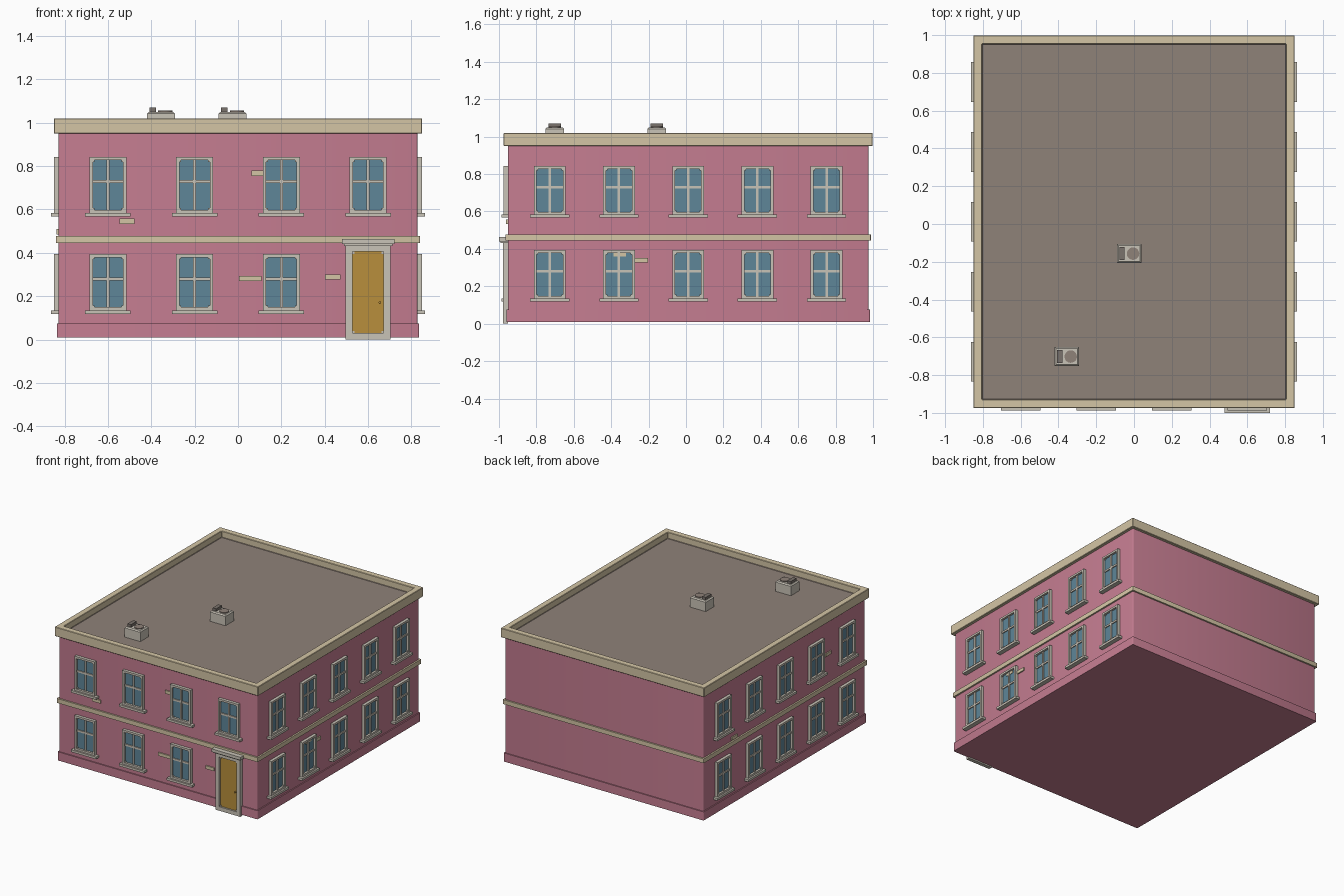
import bpy, bmesh, math
from mathutils import Matrix, Vector

if "Cube" in bpy.data.objects:
    bpy.data.objects.remove(bpy.data.objects["Cube"])


def material(name, r, g, b):
    lin = [(c / 255 / 12.92) if c < 11 else ((c / 255 + 0.055) / 1.055) ** 2.4 for c in (r, g, b)]
    m = bpy.data.materials.new(name)
    m.use_nodes = True
    m.diffuse_color = (*lin, 1)
    m.node_tree.nodes["Principled BSDF"].inputs["Base Color"].default_value = (*lin, 1)
    return m


PINK = material("pink wall", 197, 125, 145)
TAN = material("tan trim", 212, 197, 165)
STONE = material("pale stone", 201, 195, 183)
GLASS = material("blue glass", 94, 134, 153)
ROOF = material("brown roof", 143, 130, 121)
GOLD = material("gold door", 184, 143, 60)
GREY = material("dark grey metal", 122, 114, 108)

CY = 0.0115                # centre of the block in y
WX, WY = 0.828, 0.9645     # half sizes of the walls


def add_box(bm, x, y, z, mat=0):
    """Box between three (low, high) ranges."""
    size = [hi - lo for lo, hi in (x, y, z)]
    mid = Vector([(lo + hi) / 2 for lo, hi in (x, y, z)])
    geo = bmesh.ops.create_cube(bm, size=1, matrix=Matrix.Translation(mid) @ Matrix.Diagonal((*size, 1)))
    faces = {f for v in geo["verts"] for f in v.link_faces}
    for f in faces:
        f.material_index = mat
    return faces


def add_disc(bm, centre, radius, height, mat=0, rot=Matrix()):
    geo = bmesh.ops.create_cone(bm, cap_ends=True, segments=20, radius1=radius, radius2=radius,
                                depth=height, matrix=Matrix.Translation(centre) @ rot)
    for f in {f for v in geo["verts"] for f in v.link_faces}:
        f.material_index = mat


def to_mesh(bm, name, mats):
    me = bpy.data.meshes.new(name)
    bm.to_mesh(me)
    bm.free()
    for m in mats:
        me.materials.append(m)
    return me


def place(name, me, matrix=Matrix()):
    ob = bpy.data.objects.new(name, me)
    ob.matrix_world = matrix
    bpy.context.collection.objects.link(ob)
    return ob


def slab(name, grow, z, mat, radius):
    """Full-plan layer of the block with rounded upright corners."""
    bm = bmesh.new()
    add_box(bm, (-WX - grow, WX + grow), (CY - WY - grow, CY + WY + grow), z)
    upright = [e for e in bm.edges if abs(e.verts[0].co.z - e.verts[1].co.z) > 0.01]
    bmesh.ops.bevel(bm, geom=upright, offset=radius, segments=3, profile=0.5, affect="EDGES")
    ob = place(name, to_mesh(bm, name, [mat]))
    bpy.context.view_layer.objects.active = ob
    ob.select_set(True)
    bpy.ops.object.shade_smooth_by_angle(angle=math.radians(40))
    ob.select_set(False)


# Walls, base course and the band between floors
slab("walls", 0, (0.02, 0.96), PINK, 0.008)
slab("base_course", 0.008, (0.01, 0.075), PINK, 0.006)
slab("floor_band", 0.012, (0.445, 0.478), TAN, 0.005)

# Cornice with a sunken roof
bm = bmesh.new()
grow = 0.022
add_box(bm, (-WX - grow, WX + grow), (CY - WY - grow, CY + WY + grow), (0.95, 1.02))
top = max(bm.faces, key=lambda f: f.calc_center_median().z)
bmesh.ops.inset_individual(bm, faces=[top], thickness=0.065)
floor = bmesh.ops.extrude_discrete_faces(bm, faces=[top])["faces"][0]
bmesh.ops.translate(bm, verts=floor.verts, vec=(0, 0, -0.048))
floor.material_index = 1
cornice = place("cornice_and_roof", to_mesh(bm, "cornice_and_roof", [TAN, ROOF]))
bev = cornice.modifiers.new("soft_edges", "BEVEL")
bev.width, bev.segments = 0.003, 1

# Window, drawn facing -y with the wall at y = 0 and the sill top at z = 0
bm = bmesh.new()
W, H, B = 0.085, 0.26, 0.015
add_box(bm, (-W + B / 2, W - B / 2), (-0.006, 0.004), (B / 2, H - B / 2), 1)
for s in (-1, 1):
    add_box(bm, sorted((s * W, s * (W - B))), (-0.022, 0.002), (0, H))
    for z in (B, H - B):
        inner = z + (0.008 if z < H / 2 else -0.008)
        add_box(bm, sorted((s * (W - B), s * (W - B - 0.008))), (-0.018, 0.002), sorted((z, inner)))
for z in ((0, B), (H - B, H)):
    add_box(bm, (-W + B, W - B), (-0.022, 0.002), z)
add_box(bm, (-0.0065, 0.0065), (-0.014, 0.002), (B, H - B))
add_box(bm, (-W + B, W - B), (-0.013, 0.002), (0.139, 0.153))
add_box(bm, (-0.105, 0.105), (-0.034, 0.002), (-0.016, 0.001))
window = to_mesh(bm, "window", [STONE, GLASS])

SIDES = {
    "front": Matrix.Translation((0, CY - WY, 0)),
    "left": Matrix.Translation((WX, CY, 0)) @ Matrix.Rotation(math.pi / 2, 4, "Z"),
    "right": Matrix.Translation((-WX, CY, 0)) @ Matrix.Rotation(-math.pi / 2, 4, "Z"),
}
for floor_name, z in (("lower", 0.134), ("upper", 0.583)):
    for side, matrix in SIDES.items():
        spots = [-0.6, -0.2, 0.2, 0.6] if side == "front" else [0.37 * i for i in range(-2, 3)]
        if side == "front" and floor_name == "lower":
            spots.pop()        # the door stands here
        for i, u in enumerate(spots):
            place(f"{side}_{floor_name}_window_{i + 1}", window, matrix @ Matrix.Translation((u, 0, z)))

# Loose bricks: side, centre along the wall, centre height, half length
BRICKS = [("front", 0.09, 0.767, 0.027), ("front", -0.512, 0.546, 0.035),
          ("front", 0.057, 0.282, 0.052), ("front", 0.437, 0.289, 0.035),
          ("left", -0.25, 0.339, 0.035), ("left", -0.365, 0.37, 0.033),
          ("right", 0.52, 0.70, 0.035), ("right", -0.6, 0.497, 0.035)]
for i, (side, u, z, half) in enumerate(BRICKS):
    bm = bmesh.new()
    add_box(bm, (u - half, u + half), (-0.009, 0.004), (z - 0.012, z + 0.012))
    place(f"loose_brick_{i + 1}", to_mesh(bm, "loose_brick", [TAN]), SIDES[side])

# Door with stone surround, canopy and knob
bm = bmesh.new()
add_box(bm, (-0.08, 0.08), (-0.012, 0.002), (0.02, 0.42), 1)
for s in (-1, 1):
    add_box(bm, sorted((s * 0.103, s * 0.072)), (-0.025, 0.002), (0, 0.435))
    for z in ((0.03, 0.04), (0.395, 0.405)):
        add_box(bm, sorted((s * 0.072, s * 0.062)), (-0.018, 0.002), z)
for z in ((0, 0.03), (0.405, 0.435)):
    add_box(bm, (-0.072, 0.072), (-0.025, 0.002), z)
add_box(bm, (-0.112, 0.112), (-0.038, 0.002), (0.432, 0.442))
add_box(bm, (-0.121, 0.121), (-0.047, 0.002), (0.44, 0.463))
add_disc(bm, Vector((0.055, -0.016, 0.17)), 0.006, 0.012, 1, Matrix.Rotation(math.pi / 2, 4, "X"))
place("front_door", to_mesh(bm, "front_door", [STONE, GOLD]), SIDES["front"] @ Matrix.Translation((0.6, 0, 0)))

# Roof ventilation units
bm = bmesh.new()
body = add_box(bm, (-0.065, 0.065), (-0.05, 0.05), (0, 0.078))
lid = max(body, key=lambda f: f.calc_center_median().z)
bmesh.ops.bevel(bm, geom=list(lid.edges), offset=0.008, segments=1, affect="EDGES")
add_box(bm, (-0.053, -0.024), (-0.034, 0.034), (0.07, 0.098), 2)
add_disc(bm, Vector((0.02, 0, 0.078)), 0.033, 0.012, 1)
unit = to_mesh(bm, "roof_unit", [STONE, ROOF, GREY])
for i, (x, y) in enumerate([(-0.025, -0.157), (-0.355, -0.702)]):
    place(f"roof_unit_{i + 1}", unit, Matrix.Translation((x, y, 0.972)))
